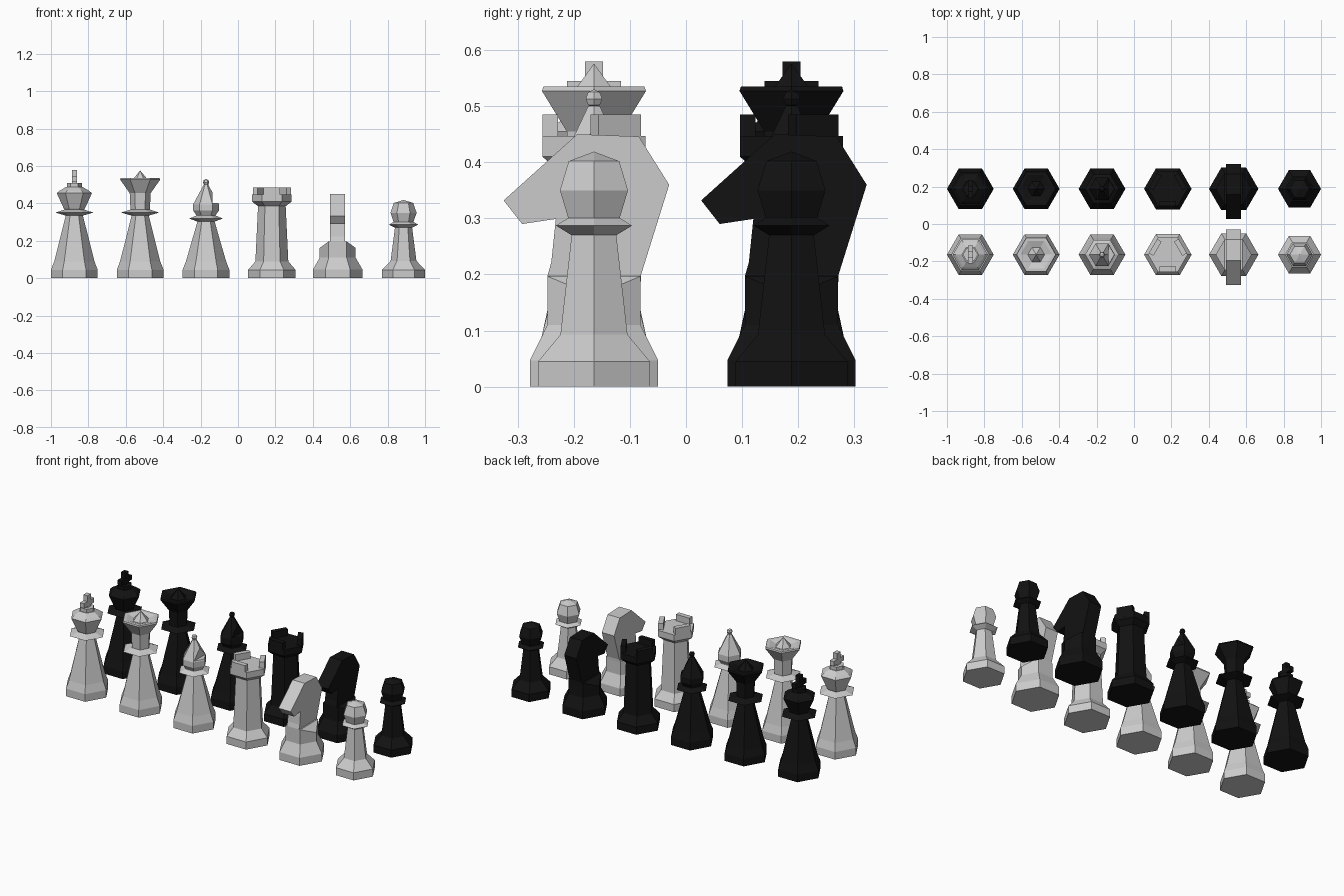
import bpy, bmesh
from math import cos, sin, pi, radians
from mathutils import Vector, Matrix

if "Cube" in bpy.data.objects:
    bpy.data.objects.remove(bpy.data.objects["Cube"])

black = bpy.data.materials.new("black")
black.diffuse_color = (0.006, 0.006, 0.006, 1)
black.use_nodes = True
black.node_tree.nodes["Principled BSDF"].inputs["Base Color"].default_value = black.diffuse_color


def finish(bm, name, loc, mat):
    bmesh.ops.recalc_face_normals(bm, faces=bm.faces)
    me = bpy.data.meshes.new(name)
    bm.to_mesh(me)
    bm.free()
    ob = bpy.data.objects.new(name, me)
    ob.location = loc
    bpy.context.collection.objects.link(ob)
    if mat:
        me.materials.append(mat)
    return ob


def lathe(name, profile, loc, mat, n=6):
    """Six-sided turned shape from (radius, z) points, closed at both ends."""
    bm = bmesh.new()
    rings = []
    for r, z in profile:
        if r == 0:
            rings.append([bm.verts.new((0, 0, z))] * n)
        else:
            rings.append([bm.verts.new((r * cos(2 * pi * i / n), r * sin(2 * pi * i / n), z))
                          for i in range(n)])
    for a, b in zip(rings, rings[1:]):
        for i in range(n):
            j = (i + 1) % n
            bm.faces.new(list(dict.fromkeys((a[i], a[j], b[j], b[i]))))
    for ring in (rings[0], rings[-1]):
        if ring[0] is not ring[1]:
            bm.faces.new(ring)
    return finish(bm, name, loc, mat)


def box(name, size, centre, loc, mat, turn=0):
    bm = bmesh.new()
    bmesh.ops.create_cube(bm, size=1)
    bm.transform(Matrix.Rotation(turn, 4, 'Z') @ Matrix.Translation(centre)
                 @ Matrix.Diagonal((*size, 1)))
    return finish(bm, name, loc, mat)


def slab(name, outline, half, loc, mat):
    """Side outline in (y, z), extruded along x."""
    bm = bmesh.new()
    f = bm.faces.new([bm.verts.new((-half, y, z)) for y, z in outline])
    ext = bmesh.ops.extrude_face_region(bm, geom=[f])["geom"]
    bmesh.ops.translate(bm, vec=(2 * half, 0, 0),
                        verts=[v for v in ext if isinstance(v, bmesh.types.BMVert)])
    return finish(bm, name, loc, mat)


def stem(r, top, collar):
    """Base, tapered shaft and collar shared by several pieces."""
    return [(r, 0), (r, .045), (r * .86, .09), (.046, top),
            (collar, top + .016), (.052, top + .032)]


def king(c, loc, m):
    lathe(c + "_king_body", stem(.125, .335, .102) +
          [(.056, .372), (.094, .455), (.078, .468), (.045, .488), (.04, .488), (.04, .508)], loc, m)
    box(c + "_king_cross_post", (.026, .032, .10), (0, 0, .53), loc, m)
    box(c + "_king_cross_bar", (.026, .096, .028), (0, 0, .531), loc, m)


def queen(c, loc, m):
    lathe(c + "_queen_body", stem(.125, .335, .102) +
          [(.056, .455), (.107, .527), (.104, .535), (.085, .535), (.045, .522), (0, .576)], loc, m)


def bishop(c, loc, m):
    body = lathe(c + "_bishop_body", stem(.125, .303, .09) +
                 [(.052, .338), (.069, .362), (.069, .395), (.012, .50)], loc, m)
    # notch in the side of the mitre
    cut = box(c + "_bishop_notch_cutter", (.1, .3, .09), (.085, 0, .446), loc, None)
    cut.hide_render = cut.hide_viewport = True
    mod = body.modifiers.new("notch", 'BOOLEAN')
    mod.operation, mod.object, mod.solver = 'DIFFERENCE', cut, 'EXACT'
    lathe(c + "_bishop_ball", [(0, .497), (.012, .502), (.017, .513), (.012, .525), (0, .53)], loc, m)


def rook(c, loc, m):
    lathe(c + "_rook_body", [(.127, 0), (.127, .045), (.088, .09), (.074, .385),
                             (.106, .41), (.106, .447)], loc, m)
    # three battlements on alternating sides
    for k in range(3):
        box(c + "_rook_battlement", (.028, .088, .06), (.0778, 0, .455), loc, m,
            radians(-90 + 120 * k))


def knight(c, loc, m):
    ob = lathe(c + "_knight_base", [(.132, 0), (.132, .047), (.096, .11), (.096, .197)], loc, m)
    # drop the outer corners so the top becomes a roof
    for v in ob.data.vertices:
        if v.co.z > .15 and abs(v.co.y) < .01:
            v.co.z = .162
    bm = bmesh.new()
    bm.from_mesh(ob.data)
    top = [f for f in bm.faces if all(v.co.z > .15 for v in f.verts)]
    bmesh.ops.delete(bm, geom=top, context='FACES_ONLY')
    vs = [v for v in bm.verts if v.co.z > .15]
    for s in (1, -1):
        bm.faces.new(sorted((v for v in vs if v.co.x * s > 0), key=lambda v: v.co.y))
    bm.faces.new([min(vs, key=lambda v: (v.co - Vector((x, y, .197))).length)
                  for x, y in ((.048, .083), (-.048, .083), (-.048, -.083), (.048, -.083))])
    bmesh.ops.recalc_face_normals(bm, faces=bm.faces)
    bm.to_mesh(ob.data)
    bm.free()
    slab(c + "_knight_head", [(-.083, .18), (-.083, .197), (-.076, .222), (-.068, .299), (-.128, .29),
                              (-.161, .332), (-.03, .45), (.08, .446), (.134, .36),
                              (.084, .2), (.083, .18)], .04, loc, m)


def pawn(c, loc, m):
    lathe(c + "_pawn_body", [(.115, 0), (.115, .045), (.069, .093), (.046, .27), (.078, .287),
                             (.053, .301), (.070, .35), (.052, .402), (0, .419)], loc, m)


# two rows of six pieces
for colour, y, mat in (("white", -.164, None), ("black", .188, black)):
    for i, piece in enumerate((king, queen, bishop, rook, knight, pawn)):
        piece(colour, (-.875 + .352 * i, y, 0), mat)
